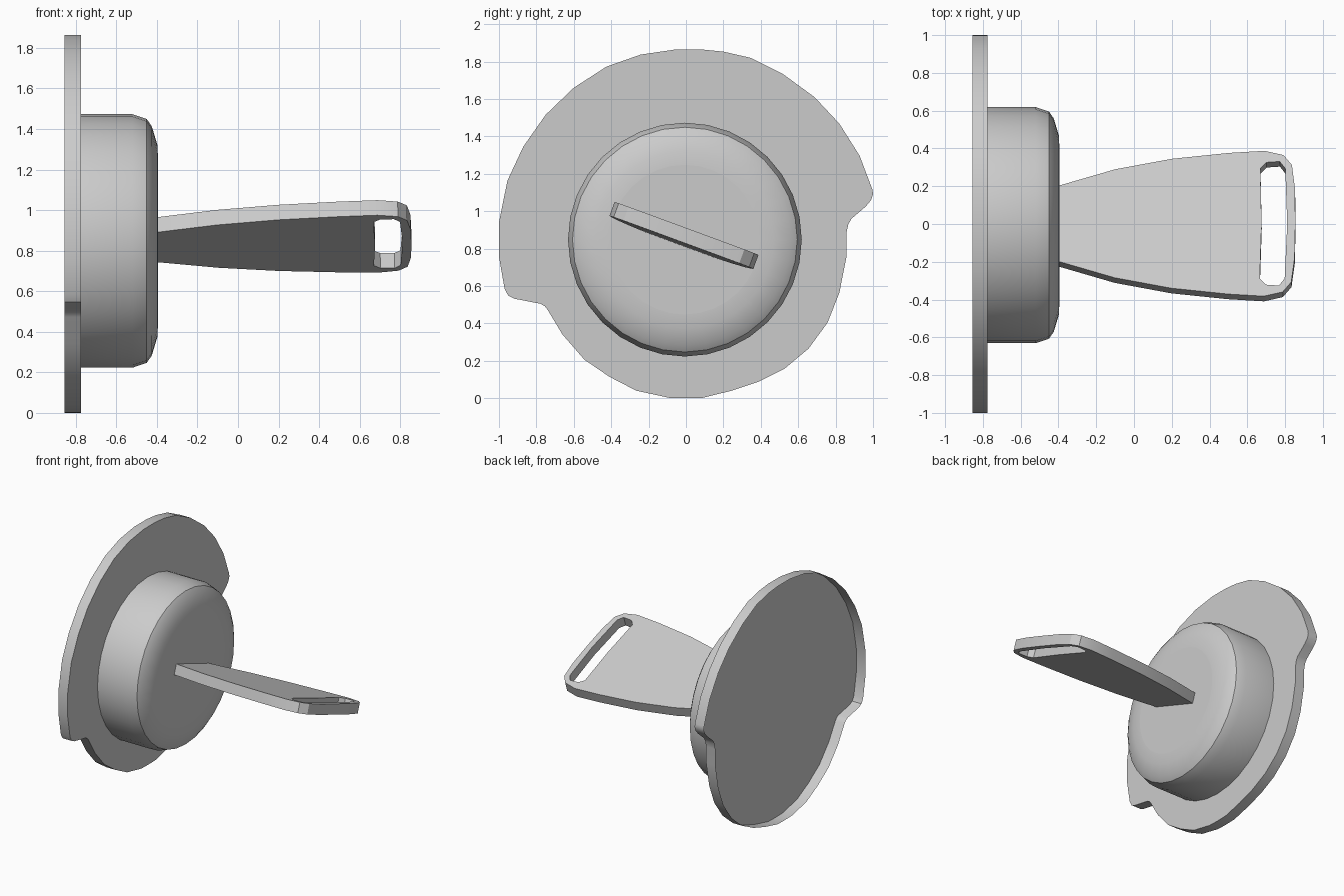
import bpy, bmesh
from math import radians, sin, cos, tau

if "Cube" in bpy.data.objects:
    bpy.data.objects.remove(bpy.data.objects["Cube"])

grey = bpy.data.materials.new("plain_grey")
grey.diffuse_color = (0.6, 0.6, 0.6, 1)
grey.use_nodes = True
grey.node_tree.nodes["Principled BSDF"].inputs["Base Color"].default_value = grey.diffuse_color
PY, PZ = -0.006, 0.848          # plug axis


def add(name, bm):
    bmesh.ops.recalc_face_normals(bm, faces=bm.faces)
    me = bpy.data.meshes.new(name)
    bm.to_mesh(me)
    bm.free()
    me.materials.append(grey)
    ob = bpy.data.objects.new(name, me)
    bpy.context.collection.objects.link(ob)
    bpy.ops.object.select_all(action='DESELECT')
    ob.select_set(True)
    bpy.context.view_layer.objects.active = ob
    bpy.ops.object.shade_smooth_by_angle(angle=radians(30))
    return ob


def bridge(bm, a, b):
    for i in range(len(a)):
        j = (i + 1) % len(a)
        bm.faces.new((a[i], a[j], b[j], b[i]))


# Flange: open-backed shell, a flat front plate with a rim, outlined in y, z
outline = [
    (0.09, 1.864), (0.2, 1.853), (0.345, 1.82), (0.516, 1.735), (0.687, 1.61),
    (0.82, 1.468), (0.928, 1.297), (0.997, 1.115), (1.0, 1.09), (0.99, 1.06), (0.96, 1.024),
    (0.885, 0.96), (0.868, 0.93), (0.858, 0.885), (0.858, 0.757), (0.82, 0.564),
    (0.757, 0.404), (0.655, 0.265), (0.527, 0.158), (0.388, 0.088), (0.243, 0.04),
    (0.088, 0.002), (0, 0), (-0.088, 0.002), (-0.265, 0.04), (-0.41, 0.115), (-0.543, 0.206),
    (-0.66, 0.34), (-0.74, 0.473), (-0.755, 0.492), (-0.778, 0.505), (-0.917, 0.532),
    (-0.95, 0.548), (-0.97, 0.585), (-1.0, 0.757), (-1.0, 0.94), (-0.955, 1.163),
    (-0.87, 1.345), (-0.75, 1.516), (-0.6, 1.66), (-0.425, 1.773), (-0.243, 1.837),
    (-0.06, 1.864)]
bm = bmesh.new()
back, front = [[bm.verts.new((x, y, z)) for y, z in outline] for x in (-0.855, -0.775)]
bridge(bm, back, front)
bm.faces.new(front)
add("flange", bm)

# Plug: round body with a softened rim, turned about the x axis
profile = [(-0.775, 0.625), (-0.52, 0.625), (-0.45, 0.601), (-0.425, 0.565),
           (-0.398, 0.475), (-0.394, 0.40)]
N = 32
bm = bmesh.new()
rings = [[bm.verts.new((x, PY + r * cos(tau * i / N), PZ + r * sin(tau * i / N)))
          for i in range(N)] for x, r in profile]
for a, b in zip(rings, rings[1:]):
    bridge(bm, a, b)
cap = bm.faces.new(rings[-1])
for e in cap.edges:
    e.smooth = False
add("plug", bm)

# Handle: tapered tilted blade with a slot near its end
half = [(-0.42, 0.207), (-0.1, 0.306), (0.2, 0.365), (0.5, 0.398), (0.69, 0.41),
        (0.79, 0.386), (0.835, 0.33), (0.852, 0.195), (0.855, 0)]
blade = half + [(x, -w) for x, w in half[-2::-1]]
slot_half = [(0.676, 0), (0.668, 0.31), (0.70, 0.345), (0.77, 0.35), (0.80, 0.31), (0.812, 0)]
slot = slot_half + [(x, -w) for x, w in slot_half[-2:0:-1]]
cu = bpy.data.curves.new("handle_outline", 'CURVE')
cu.dimensions, cu.fill_mode, cu.extrude = '2D', 'BOTH', 0.0395
for loop in (blade, slot):
    sp = cu.splines.new('POLY')
    sp.points.add(len(loop) - 1)
    for p, (a, b) in zip(sp.points, loop):
        p.co = (a, b, 0, 1)
    sp.use_cyclic_u = True
tmp = bpy.data.objects.new("handle_outline", cu)
bpy.context.collection.objects.link(tmp)
bpy.context.view_layer.update()
filled = bpy.data.meshes.new_from_object(
    tmp.evaluated_get(bpy.context.evaluated_depsgraph_get()))
bpy.data.objects.remove(tmp)
bm = bmesh.new()
bm.from_mesh(filled)
bmesh.ops.remove_doubles(bm, verts=bm.verts, dist=0.0005)
handle = add("handle", bm)
handle.location = (0, -0.011, 0.860)
handle.rotation_euler = (radians(-20.2), -0.015, 0)
